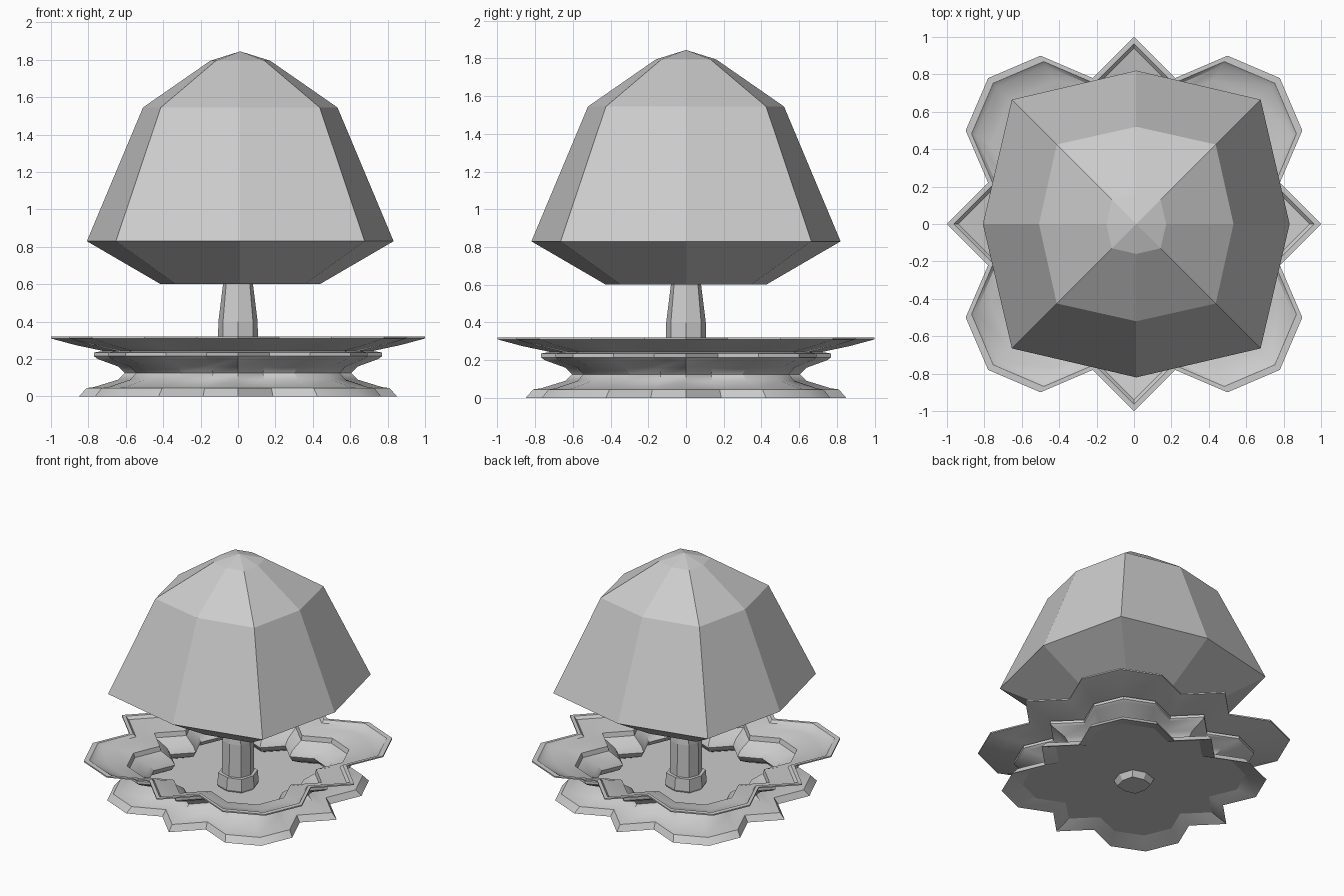
import bpy, math

if "Cube" in bpy.data.objects:
    bpy.data.objects.remove(bpy.data.objects["Cube"])


def make_object(name, verts, faces, smooth=False):
    mesh = bpy.data.meshes.new(name)
    mesh.from_pydata(verts, [], faces)
    mesh.update()
    obj = bpy.data.objects.new(name, mesh)
    bpy.context.collection.objects.link(obj)
    bpy.ops.object.select_all(action='DESELECT')
    obj.select_set(True)
    bpy.context.view_layer.objects.active = obj
    bpy.ops.object.mode_set(mode='EDIT')
    bpy.ops.mesh.select_all(action='SELECT')
    bpy.ops.mesh.normals_make_consistent(inside=False)
    bpy.ops.object.mode_set(mode='OBJECT')
    if smooth:
        bpy.ops.object.shade_smooth_by_angle(angle=math.radians(35))
    return obj


def bridge(rings, closed=False):
    """Join equal-length rings with quads; return vertices and faces."""
    n, m = len(rings[0]), len(rings)
    verts = [v for ring in rings for v in ring]
    faces = []
    for r in range(m if closed else m - 1):
        s = (r + 1) % m
        for i in range(n):
            j = (i + 1) % n
            faces.append((r * n + i, r * n + j, s * n + j, s * n + i))
    return verts, faces


def octagon(mid, corner, z, cx=0.0):
    """Eight-sided ring: mid = half-width on the axes, corner = x/y of corners."""
    pts = []
    for k in range(8):
        a = k * math.pi / 4
        r = mid if k % 2 == 0 else corner * math.sqrt(2)
        pts.append((cx + r * math.cos(a), r * math.sin(a), z))
    return pts


def solid(name, sections, cx=0.0, apex=None):
    rings = [octagon(m, c, z, cx) for m, c, z in sections]
    verts, faces = bridge(rings)
    faces.append(tuple(range(8)))
    top = len(verts) - 8
    if apex is None:
        faces.append(tuple(range(top, top + 8)))
    else:
        verts.append((cx, 0, apex))
        faces += [(top + i, top + (i + 1) % 8, top + 8) for i in range(8)]
    return make_object(name, verts, faces)


# Lobed outline with a pointed cusp between each rounded corner
quarter = [(1, 0), (.78, .22), (.9, .5), (.78, .78), (.5, .9), (.22, .78)]
outline = []
for q in range(4):
    for x, y in quarter:
        for _ in range(q):
            x, y = -y, x
        outline.append((x, y))


def lobed(scale, z):
    return [(x * scale, y * scale, z) for x, y in outline]


# Pot wall: outer side from foot to lip, then back down the inside
profile = [(.85, 0), (.81, .045), (.77, .05), (.64, .09), (.605, .125),
           (.64, .16), (.75, .2), (.77, .215), (.77, .235), (.72, .243),
           (.87, .275), (1, .31), (1, .32), (.965, .32), (.94, .30),
           (.85, .285), (.72, .255), (.71, .22), (.61, .165), (.58, .125),
           (.61, .085), (.73, .04)]
verts, faces = bridge([lobed(s, z) for s, z in profile], closed=True)
make_object("pot", verts, faces, smooth=True)

# Soil floor
make_object("soil", lobed(.72, .045), [tuple(range(24))])

# Trunk and its wider root collar
solid("root_collar", [(.105, .085, 0), (.14, .105, .06), (.13, .10, .15)])
solid("trunk", [(.11, .08, .1), (.105, .08, .4), (.075, .06, .64)])

# Faceted foliage
solid("foliage", [(.425, .345, .6), (.82, .665, .83), (.52, .425, 1.545),
                  (.16, .13, 1.795)], cx=.012, apex=1.845)
